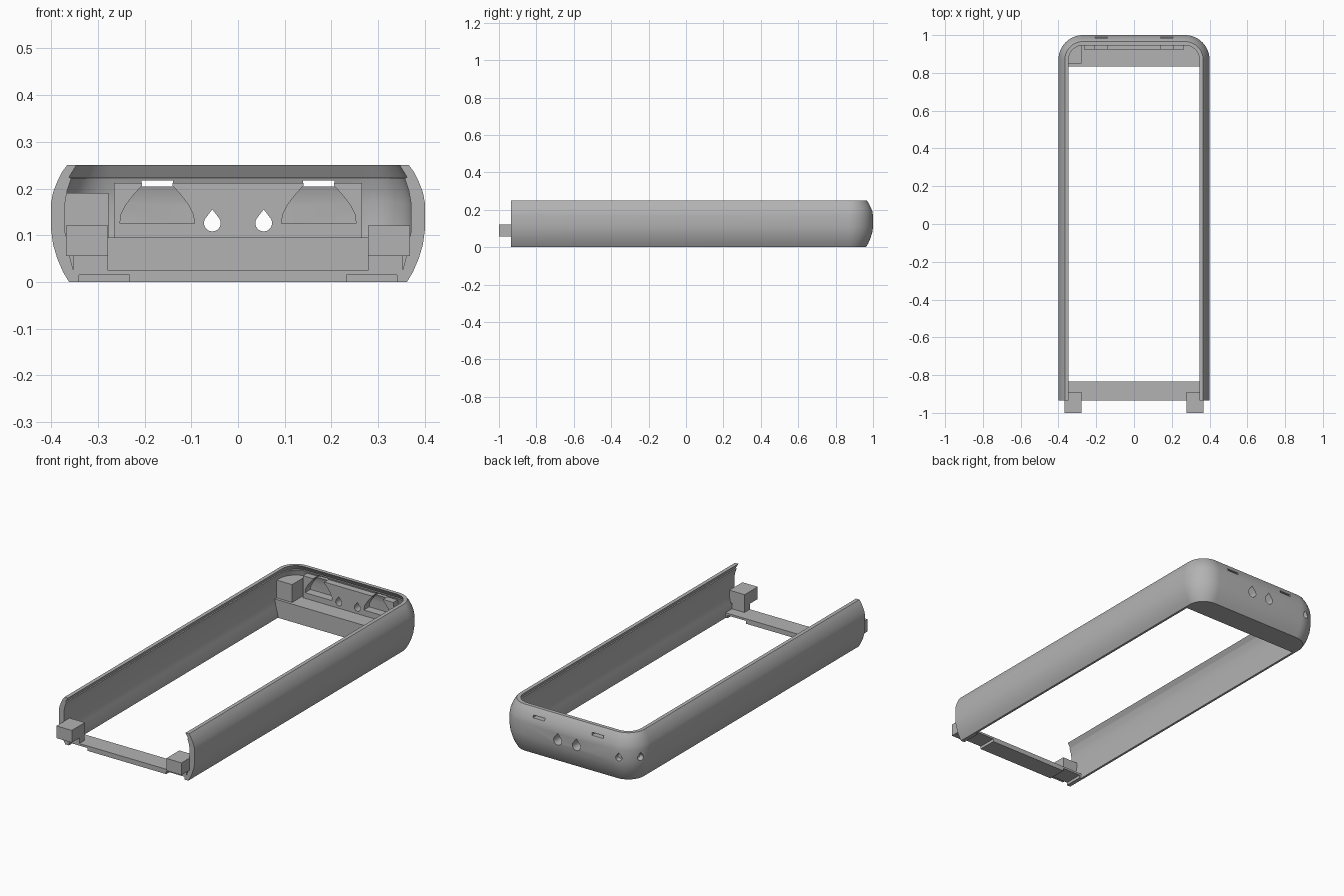
import bpy, bmesh
from math import sin, cos, pi, radians
from mathutils import Vector

cube = bpy.data.objects.get("Cube")
if cube:
    bpy.data.objects.remove(cube)

grey = bpy.data.materials.new("plain grey")
grey.use_nodes = True
COLOUR = (0.45, 0.45, 0.45, 1)
grey.diffuse_color = COLOUR
grey.node_tree.nodes["Principled BSDF"].inputs["Base Color"].default_value = COLOUR


def loft(name, rings):
    """Closed solid through a list of equal-length rings."""
    bm = bmesh.new()
    rows = [[bm.verts.new(p) for p in ring] for ring in rings]
    n = len(rows[0])
    for a, b in zip(rows, rows[1:]):
        for i in range(n):
            j = (i + 1) % n
            bm.faces.new((a[i], a[j], b[j], b[i]))
    bm.faces.new(rows[0][::-1])
    bm.faces.new(rows[-1])
    bmesh.ops.recalc_face_normals(bm, faces=bm.faces)
    mesh = bpy.data.meshes.new(name)
    bm.to_mesh(mesh)
    bm.free()
    obj = bpy.data.objects.new(name, mesh)
    mesh.materials.append(grey)
    bpy.context.collection.objects.link(obj)
    return obj


def box(name, x, y, z):
    return loft(name, [[(x[0], y[0], h), (x[1], y[0], h), (x[1], y[1], h), (x[0], y[1], h)] for h in z])


def cut(target, cutters):
    """Subtract each cutter from the target."""
    bpy.context.view_layer.objects.active = target
    for c in cutters:
        c.hide_render = True
        mod = target.modifiers.new("cut", "BOOLEAN")
        mod.operation = "DIFFERENCE"
        mod.solver = "EXACT"
        mod.object = c
        bpy.ops.object.modifier_apply(modifier=mod.name)


def drop_cutter(start, end, size_in, size_out):
    """Teardrop-shaped cutter that flares outward."""
    start, end = Vector(start), Vector(end)
    side = (end - start).normalized().cross(Vector((0, 0, 1)))
    shape = [(0.016 * cos(a), 0.016 * sin(a)) for a in [radians(150 + 20 * i) for i in range(13)]]
    shape.append((0, 0.026))
    return loft("drop_cutter", [[p + side * (u * s) + Vector((0, 0, v * s)) for u, v in shape]
                                for p, s in ((start, size_in), (end, size_out))])


# Rail shell: one wall section swept around a U
CX, CY, FRONT = 0.27, 0.87, -0.935
section = [(0.362, 0), (0.375, 0.022), (0.387, 0.05), (0.396, 0.08), (0.4, 0.11), (0.4, 0.17),
           (0.396, 0.192), (0.387, 0.215), (0.377, 0.235), (0.366, 0.25),
           (0.346, 0.25), (0.362, 0.224), (0.357, 0.222), (0.366, 0.195), (0.37, 0.17),
           (0.37, 0.105), (0.362, 0.06), (0.351, 0.02), (0.35, 0)]
STEPS = 14
arc = [pi / 2 * i / STEPS for i in range(STEPS + 1)]
stations = [(CX, FRONT, 0)] + [(CX, CY, a) for a in arc]
stations += [(-CX, CY, a + pi / 2) for a in arc] + [(-CX, FRONT, pi)]
shell = loft("rail_shell", [[(cx + (r - CX) * cos(a), cy + (r - CX) * sin(a), z) for r, z in section]
                            for cx, cy, a in stations])


# Back ledge with rounded corners
def ledge_ring(z, r):
    ring = [(CX + r, 0.835, z)] + [(CX + r * cos(a), CY + r * sin(a), z) for a in arc]
    return ring + [(-x, y, z) for x, y, z in reversed(ring)]


loft("back_ledge", [ledge_ring(0, 0.088), ledge_ring(0.095, 0.11)])

# Back panel and corner block
panel = box("back_panel", (-0.266, 0.266), (0.925, 0.972), (0.09, 0.212))
plan = [(-0.277, 0.85), (-0.277, 0.975), (-0.31, 0.965), (-0.35, 0.935), (-0.372, 0.89), (-0.372, 0.85)]
loft("corner_block", [[(x, y, z) for x, y in plan] for z in (0.09, 0.19)])

# Openings: bell-shaped windows, slots and teardrop holes
half_bell = [(0.08, 0.125), (0.077, 0.145), (0.067, 0.165), (0.05, 0.187), (0.033, 0.206), (0.032, 0.23)]
bell = half_bell + [(-x, z) for x, z in reversed(half_bell)]
bells, slots, drops = [], [], []
for s in (-1, 1):
    bells.append(loft("bell_cutter", [[(s * 0.173 + x, y, z) for x, z in bell] for y in (0.9, 0.99)]))
    slots.append(box("slot_cutter", (s * 0.173 - 0.034, s * 0.173 + 0.034), (0.9, 1.05), (0.204, 0.217)))
    drops.append(drop_cutter((s * 0.055, 0.9, 0.126), (s * 0.055, 1.02, 0.126), 1, 1.6))
corner_drops = []
for deg in (104, 152):
    d = Vector((cos(radians(deg)), sin(radians(deg)), 0))
    base = Vector((-CX, CY, 0.128))
    corner_drops.append(drop_cutter(base + d * 0.08, base + d * 0.14, 0.7, 1.1))
cut(panel, bells + drops)
cut(shell, slots + drops + corner_drops)
for c in bells + slots + drops + corner_drops:
    bpy.data.objects.remove(c)

# Front crossbar, raised at both ends underneath
box("front_bar", (-0.35, 0.35), (FRONT, -0.835), (0.015, 0.026))
box("front_bar_underside", (-0.232, 0.232), (FRONT, -0.835), (0, 0.015))

# Front posts and pegs
for side, s in (("left", 1), ("right", -1)):
    def span(a, b):
        return sorted((s * a, s * b))
    box(side + "_post", span(0.279, 0.352), (FRONT, -0.89), (0.015, 0.119))
    box(side + "_peg", span(0.278, 0.368), (-1, -0.89), (0.056, 0.121))
    box(side + "_bar_end", span(0.34, 0.362), (FRONT, -0.835), (0, 0.026))

# Smooth the curved shell, keeping its edges sharp
bpy.ops.object.select_all(action="DESELECT")
shell.select_set(True)
bpy.context.view_layer.objects.active = shell
bpy.ops.object.shade_smooth_by_angle(angle=radians(25))
